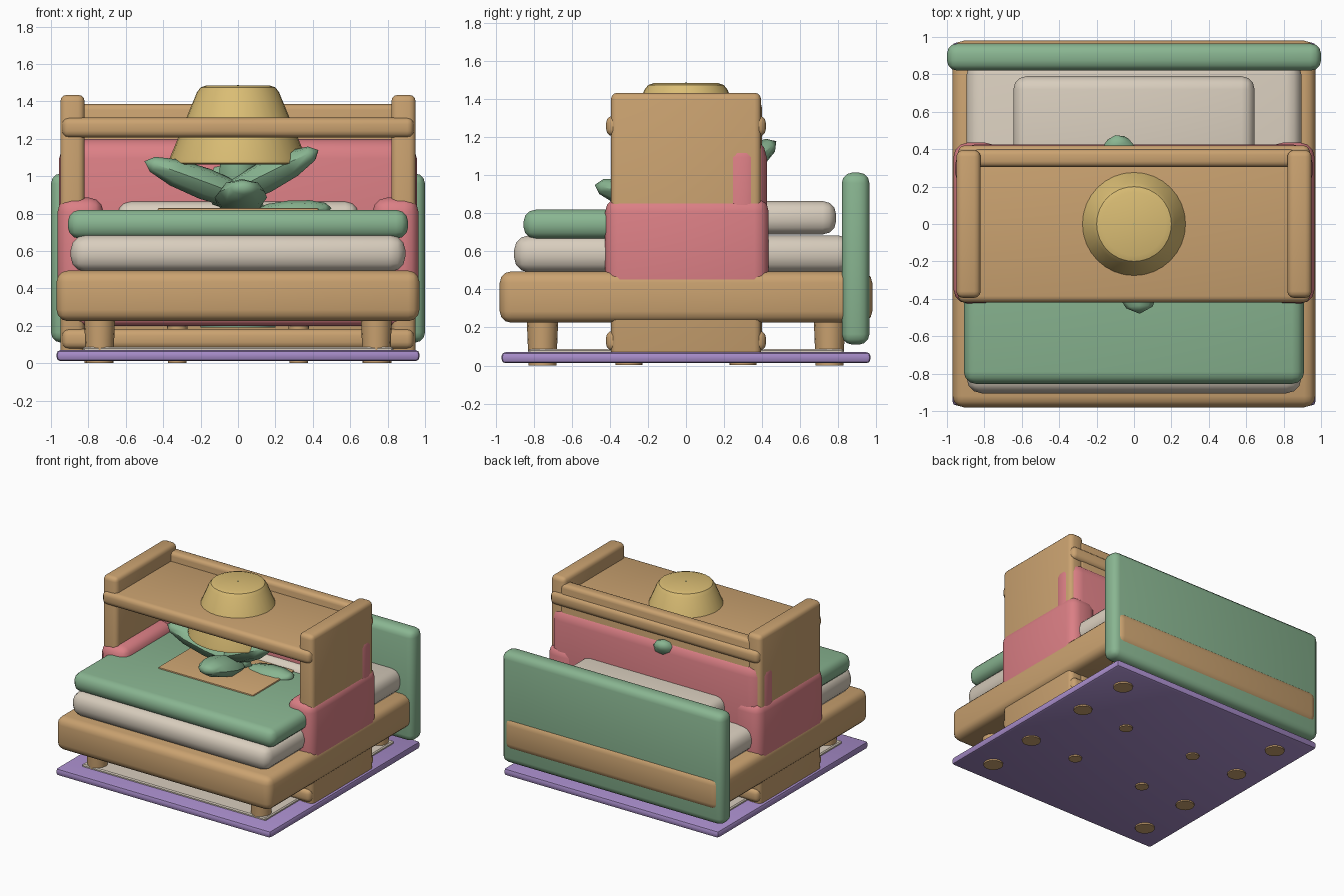
import bpy, bmesh, math
from mathutils import Vector, Matrix

if "Cube" in bpy.data.objects:
    bpy.data.objects.remove(bpy.data.objects["Cube"])


def material(name, hexa):
    m = bpy.data.materials.new(name)
    lin = lambda c: c / 12.92 if c <= 0.04045 else ((c + 0.055) / 1.055) ** 2.4
    m.diffuse_color = [lin(int(hexa[i:i + 2], 16) / 255) for i in (0, 2, 4)] + [1]
    m.use_nodes = True
    m.node_tree.nodes["Principled BSDF"].inputs["Base Color"].default_value = m.diffuse_color
    return m


WOOD = material("light wood", "CAA270")
GREEN = material("sage green", "89B591")
PINK = material("rose fabric", "DB7F85")
CREAM = material("cream linen", "D8CDBD")
YELLOW = material("straw yellow", "DABD74")
PURPLE = material("lavender", "A78CC9")


def finish(name, bm, mat, angle=30):
    bmesh.ops.recalc_face_normals(bm, faces=bm.faces)
    me = bpy.data.meshes.new(name)
    bm.to_mesh(me)
    bm.free()
    ob = bpy.data.objects.new(name, me)
    bpy.context.collection.objects.link(ob)
    me.materials.append(mat)
    bpy.ops.object.select_all(action='DESELECT')
    ob.select_set(True)
    bpy.context.view_layer.objects.active = ob
    if angle:
        bpy.ops.object.shade_smooth_by_angle(angle=math.radians(angle))
    return ob


def box(name, x, y, z, mat, bevel=0.0, seg=3):
    """Rounded box from (min, max) ranges."""
    bm = bmesh.new()
    bmesh.ops.create_cube(bm, size=1)
    for v in bm.verts:
        for i, (a, b) in enumerate((x, y, z)):
            v.co[i] = a if v.co[i] < 0 else b
    if bevel:
        bmesh.ops.bevel(bm, geom=bm.edges[:], offset=bevel, segments=seg,
                        profile=0.5, affect='EDGES')
    return finish(name, bm, mat)


def lathe(name, profile, mat, at=(0, 0), steps=32):
    """Turn an (r, z) profile around a vertical axis."""
    bm = bmesh.new()
    vs = [bm.verts.new((r, 0, z)) for r, z in profile]
    es = [bm.edges.new(p) for p in zip(vs, vs[1:])]
    bmesh.ops.spin(bm, geom=vs + es, cent=(0, 0, 0), axis=(0, 0, 1),
                   angle=2 * math.pi, steps=steps)
    bmesh.ops.remove_doubles(bm, verts=bm.verts, dist=1e-4)
    bmesh.ops.translate(bm, verts=bm.verts, vec=(*at, 0))
    return finish(name, bm, mat)


def post(name, at, r0, r1, z0, z1, mat, steps=16):
    return lathe(name, [(0, z0), (r0, z0), (r1, z1), (0, z1)], mat, at, steps)


def leaf(name, base, tip, width, thick):
    """Low-poly ellipsoid stretched from base to tip."""
    a, b = Vector(base), Vector(tip)
    d = b - a
    bm = bmesh.new()
    bmesh.ops.create_uvsphere(bm, u_segments=8, v_segments=6, radius=1)
    rot = d.to_track_quat('Z', 'Y').to_matrix().to_4x4()
    m = Matrix.Translation((a + b) / 2) @ rot @ Matrix.Diagonal(
        (width / 2, thick / 2, d.length / 2, 1))
    bmesh.ops.transform(bm, matrix=m, verts=bm.verts)
    return finish(name, bm, GREEN, 45)


def span(v):
    return (-v, v)


# Rug with a thin cream panel
box("rug", span(0.97), span(0.97), (0.012, 0.07), PURPLE, 0.02, 2)
box("rug_panel", span(0.83), span(0.83), (0.06, 0.088), CREAM, 0.008, 1)

# Bed
box("bed_frame", span(0.97), span(0.98), (0.225, 0.495), WOOD, 0.06)
box("mattress", span(0.895), (-0.905, 0.88), (0.49, 0.685), CREAM, 0.08)
box("blanket", span(0.91), (-0.855, 0.35), (0.665, 0.82), GREEN, 0.065)
box("pillow", span(0.645), (0.1, 0.79), (0.69, 0.865), CREAM, 0.07)
box("headboard", span(1.0), (0.82, 0.965), (0.11, 1.015), GREEN, 0.055)
for sx in (-1, 1):
    for sy in (-1, 1):
        post("bed_leg", (sx * 0.74, sy * 0.755), 0.073, 0.083, 0, 0.25, WOOD)
        post("sofa_leg", (sx * 0.75, sy * 0.3), 0.07, 0.08, 0.002, 0.24, WOOD)
        post("table_leg", (sx * 0.325, sy * 0.295), 0.05, 0.07, 0.002, 0.8, WOOD)

# Sofa
box("sofa_base", span(0.93), span(0.40), (0.2, 0.48), PINK, 0.05)
box("sofa_back", span(0.956), (0.165, 0.425), (0.25, 1.2), PINK, 0.105)
for sx in (-1, 1):
    box("sofa_arm", sorted((sx * 0.72, sx * 0.965)), (-0.425, 0.435),
        (0.22, 0.885), PINK, 0.075)

# Bookshelf: side panels, three boards and back
for sx in (-1, 1):
    box("shelf_side", sorted((sx * 0.82, sx * 0.95)), span(0.395),
        (0.03, 1.435), WOOD, 0.035)
for z in (0.13, 0.695, 1.26):
    box("shelf_board", span(0.94), span(0.42), (z - 0.053, z + 0.053), WOOD, 0.035)
box("shelf_back", span(0.86), (0.305, 0.4), (0.09, 1.385), WOOD, 0.03)

# Side table
box("table_top", span(0.43), span(0.42), (0.74, 0.831), WOOD, 0.01, 2)

# Lamp
lathe("lamp_shade", [(0, 1.485), (0.17, 1.485), (0.2, 1.475), (0.219, 1.45),
                     (0.368, 1.09), (0.37, 1.07), (0.355, 1.063), (0, 1.063)], YELLOW)
post("lamp_pole", (0, 0), 0.035, 0.035, 0.3, 1.1, WOOD)

# Potted plant
post("plant_pot", (0, 0), 0.2, 0.25, 0.19, 0.72, GREEN, 20)
post("plant_stem", (0, 0), 0.05, 0.004, 0.7, 1.488, GREEN, 8)
leaf("leaf_left", (0.14, -0.02, 0.84), (-0.5, -0.2, 1.08), 0.22, 0.17)
leaf("leaf_right", (-0.14, -0.02, 0.85), (0.43, -0.2, 1.14), 0.22, 0.17)
leaf("leaf_front", (0, 0.02, 0.82), (0.03, -0.48, 0.95), 0.28, 0.16)
leaf("leaf_back", (0, 0, 0.85), (-0.1, 0.475, 1.18), 0.26, 0.17)
leaf("leaf_low", (0.05, 0, 0.79), (0.5, 0.0, 0.83), 0.2, 0.12)
leaf("leaf_middle", (0, 0, 0.8), (0.0, -0.04, 1.25), 0.2, 0.16)
